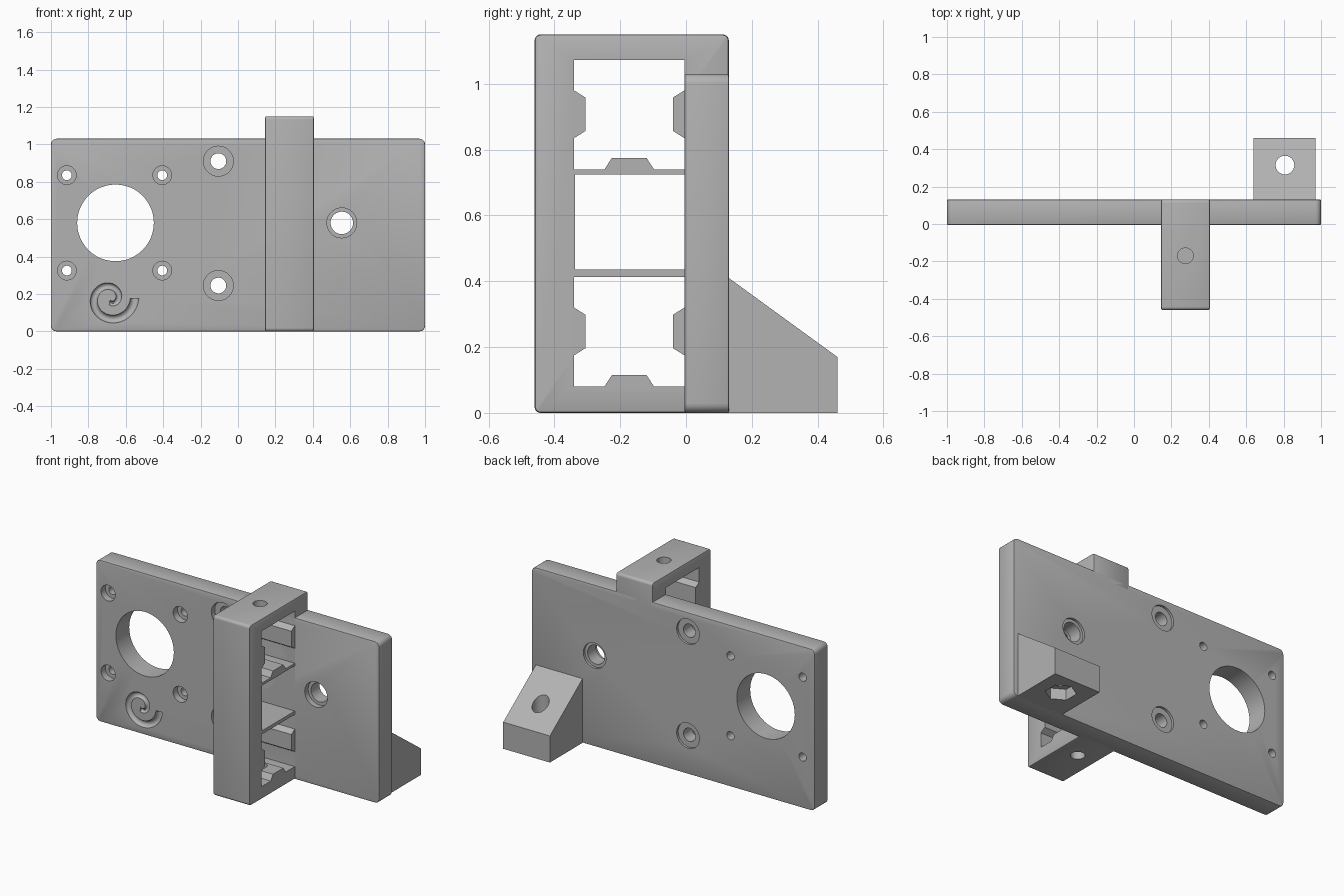
import bpy, bmesh, math
from mathutils import Matrix, Vector

if "Cube" in bpy.data.objects:
    bpy.data.objects.remove(bpy.data.objects["Cube"], do_unlink=True)

grey = bpy.data.materials.new("plain grey")
grey.use_nodes = True
grey.diffuse_color = (0.45, 0.45, 0.45, 1)
grey.node_tree.nodes["Principled BSDF"].inputs["Base Color"].default_value = grey.diffuse_color

FRONT, BACK = -0.005, 0.13


def to_object(name, bm):
    bmesh.ops.recalc_face_normals(bm, faces=bm.faces)
    mesh = bpy.data.meshes.new(name)
    bm.to_mesh(mesh)
    bm.free()
    mesh.materials.append(grey)
    obj = bpy.data.objects.new(name, mesh)
    bpy.context.collection.objects.link(obj)
    return obj


def rounded_box(name, lo, hi, axis, radius, soft):
    """Box with its edges along one axis rounded, and all the rest softened."""
    lo, hi = Vector(lo), Vector(hi)
    bm = bmesh.new()
    bmesh.ops.create_cube(bm, size=1)
    for v in bm.verts:
        v.co = [l + (c + 0.5) * (h - l) for c, l, h in zip(v.co, lo, hi)]

    def along(e):
        d = e.verts[0].co - e.verts[1].co
        return abs(d[axis]) > 0.99 * d.length
    bmesh.ops.bevel(bm, geom=[e for e in bm.edges if along(e)], offset=radius,
                    segments=5, profile=0.5, affect='EDGES')
    caps = [f for f in bm.faces if abs(f.normal[axis]) > 0.99]
    rim = list({e for f in caps for e in f.edges})
    bmesh.ops.bevel(bm, geom=rim, offset=soft, segments=2, profile=0.5, affect='EDGES')
    return to_object(name, bm)


def prism(name, profile, x0, x1):
    """Extrude a (y, z) profile along x."""
    bm = bmesh.new()
    face = bm.faces.new([bm.verts.new((x0, y, z)) for y, z in profile])
    ext = bmesh.ops.extrude_face_region(bm, geom=[face])
    moved = [g for g in ext["geom"] if isinstance(g, bmesh.types.BMVert)]
    bmesh.ops.translate(bm, verts=moved, vec=(x1 - x0, 0, 0))
    return to_object(name, bm)


def cylinder(p0, p1, radius, sides=48):
    p0, p1 = Vector(p0), Vector(p1)
    turn = (p1 - p0).to_track_quat('Z', 'Y').to_matrix().to_4x4()
    bm = bmesh.new()
    bmesh.ops.create_cone(bm, cap_ends=True, segments=sides, radius1=radius, radius2=radius,
                          depth=(p1 - p0).length,
                          matrix=Matrix.Translation((p0 + p1) / 2) @ turn)
    return to_object("cutter", bm)


def cut(body, cutter):
    cutter.hide_render = True
    mod = body.modifiers.new("cut", 'BOOLEAN')
    mod.operation, mod.solver, mod.object = 'DIFFERENCE', 'EXACT', cutter
    bpy.context.view_layer.objects.active = body
    bpy.ops.object.modifier_apply(modifier=mod.name)
    bpy.data.objects.remove(cutter, do_unlink=True)


def bore(body, x, z, radius, y0=-0.1, y1=0.3):
    cut(body, cylinder((x, y0, z), (x, y1, z), radius))


# Main plate with motor opening
plate = rounded_box("mounting_plate", (-1, FRONT, 0), (1, BACK, 1.03), 1, 0.03, 0.005)
bore(plate, -0.655, 0.58, 0.205)

# Small motor screw holes, counterbored from the front
for x in (-0.915, -0.405):
    for z in (0.325, 0.835):
        bore(plate, x, z, 0.026)
        bore(plate, x, z, 0.05, y1=0.04)

# Large screw holes, recessed on both sides
for x, z, r in ((-0.105, 0.245, 0.042), (-0.105, 0.91, 0.042), (0.555, 0.58, 0.06)):
    bore(plate, x, z, r)
    bore(plate, x, z, 0.08, y1=0.03)
    bore(plate, x, z, 0.08, y0=BACK - 0.015)

# Spiral groove: round section swept inward
bm = bmesh.new()
rings, steps, sides = [], 56, 12
for i in range(steps + 1):
    t = i / steps
    a = -t * math.radians(460)
    r = 0.13 - 0.11 * t
    w = 0.023 - 0.009 * t
    ring = []
    for k in range(sides):
        b = 2 * math.pi * k / sides
        rr = r + w * math.cos(b)
        ring.append(bm.verts.new((-0.683 + rr * math.cos(a), FRONT + w * math.sin(b),
                                  0.175 + rr * math.sin(a))))
    rings.append(ring)
for p, q in zip(rings, rings[1:]):
    for k in range(sides):
        n = (k + 1) % sides
        bm.faces.new((p[k], p[n], q[n], q[k]))
bm.faces.new(rings[0])
bm.faces.new(rings[-1])
cut(plate, to_object("cutter", bm))

# Frame that wraps the front and top of the plate
X0, X1 = 0.145, 0.405
XM, YM = (X0 + X1) / 2, -0.17
frame = rounded_box("front_frame", (X0, -0.46, 0), (X1, BACK, 1.15), 0, 0.018, 0.008)


def rectangle(y0, y1, z0, z1):
    return [(y0, z0), (y1, z0), (y1, z1), (y0, z1)]


# Windows with gripping bumps on the floor and both sides
right_half = [(-0.12, 0.115), (-0.097, 0.08), (FRONT, 0.08), (FRONT, 0.175),
              (-0.04, 0.197), (-0.04, 0.298), (FRONT, 0.32), (FRONT, 0.413)]
pocket = right_half + [(-0.345 - y, z) for y, z in reversed(right_half)]
for lift in (0, 0.66):
    cut(frame, prism("cutter", [(y, z + lift) for y, z in pocket], 0, 0.6))
cut(frame, prism("cutter", rectangle(-0.338, FRONT, 0.435, 0.724), 0, 0.6))
# Room for the plate behind
cut(frame, prism("cutter", rectangle(0.02, 0.3, -0.1, 1.0), 0, 0.6))
# Screw holes through top and bottom bars
for z0, z1 in ((-0.1, 0.2), (1.0, 1.3)):
    cut(frame, cylinder((XM, YM, z0), (XM, YM, z1), 0.042))

# Sloped rear foot with screw hole and nut pocket
foot = prism("rear_foot", [(0.11, 0), (0.46, 0), (0.46, 0.17), (BACK, 0.41), (0.11, 0.41)],
             0.64, 0.97)
cut(foot, cylinder((0.807, 0.315, -0.1), (0.807, 0.315, 0.6), 0.05))
cut(foot, cylinder((0.807, 0.315, -0.1), (0.807, 0.315, 0.07), 0.09, 6))

# Smooth shading with crisp edges
bpy.ops.object.select_all(action='DESELECT')
for obj in (plate, frame, foot):
    obj.select_set(True)
bpy.context.view_layer.objects.active = plate
bpy.ops.object.shade_smooth_by_angle(angle=math.radians(32))
